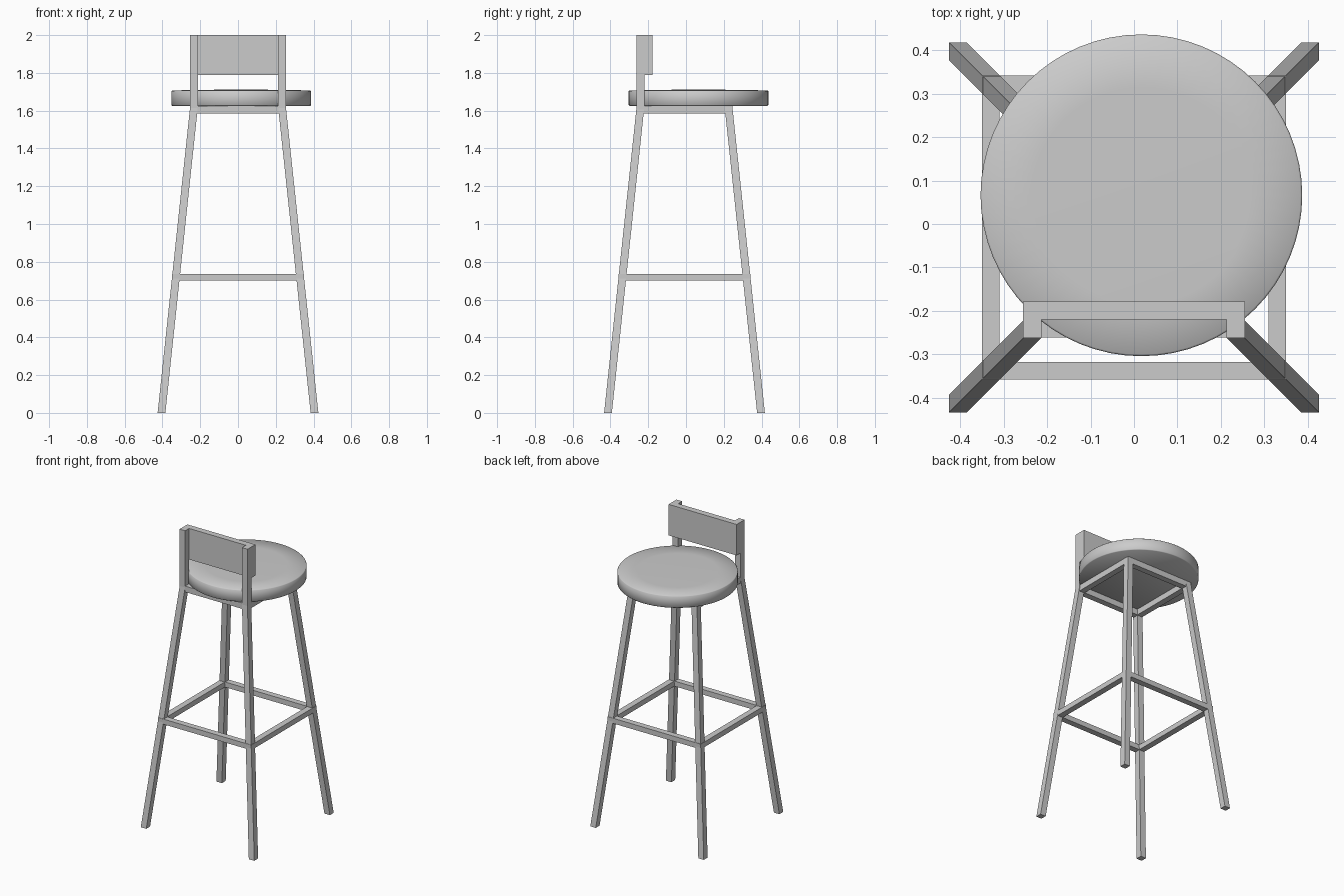
import bpy, bmesh, math

if "Cube" in bpy.data.objects:
    bpy.data.objects.remove(bpy.data.objects["Cube"])

grey = bpy.data.materials.new("light_grey")
grey.diffuse_color = (0.6, 0.6, 0.6, 1)
grey.use_nodes = True
grey.node_tree.nodes["Principled BSDF"].inputs["Base Color"].default_value = grey.diffuse_color

YC = -0.008   # centre of the leg frame in y
T = 0.0205    # half thickness of the square bars


def finish(name, bm):
    bmesh.ops.recalc_face_normals(bm, faces=bm.faces[:])
    me = bpy.data.meshes.new(name)
    bm.to_mesh(me)
    bm.free()
    me.materials.append(grey)
    ob = bpy.data.objects.new(name, me)
    bpy.context.collection.objects.link(ob)
    return ob


def box(name, lo, hi):
    bm = bmesh.new()
    bmesh.ops.create_cube(bm, size=1)
    for v in bm.verts:
        v.co = [(a + b) / 2 + c * (b - a) for a, b, c in zip(lo, hi, v.co)]
    return finish(name, bm)


def leg(name, sx, sy):
    # square bar sheared inward towards the top
    bm = bmesh.new()
    bmesh.ops.create_cube(bm, size=2)
    for v in bm.verts:
        top = v.co.z > 0
        c = 0.233 if top else 0.405
        v.co = (sx * c + v.co.x * T, YC + sy * (c + 0.0) + v.co.y * T,
                1.62 if top else 0)
    return finish(name, bm)


def rails(name, half, z0, z1):
    # four bars forming a square frame, outer edge at half
    i = half - 2 * T
    for s, side in ((-1, "left"), (1, "right")):
        a, b = sorted((s * i, s * half))
        box(f"{name}_{side}", (a, YC - half, z0), (b, YC + half, z1))
    for s, side in ((-1, "front"), (1, "back")):
        a, b = sorted((s * i, s * half))
        box(f"{name}_{side}", (-i, YC + a, z0), (i, YC + b, z1))


# Legs
for sx, n in ((-1, "left"), (1, "right")):
    leg(f"front_leg_{n}", sx, -1)
    leg(f"back_leg_{n}", sx, 1)

# Footrest and frame under the seat
rails("footrest", 0.35, 0.70, 0.735)
rails("seat_frame", 0.2535, 1.585, 1.625)

# Backrest posts and panel
box("backrest_post_left", (-0.255, -0.262, 1.60), (-0.213, -0.22, 2.0))
box("backrest_post_right", (0.213, -0.262, 1.60), (0.255, -0.22, 2.0))
box("backrest_panel", (-0.255, -0.22, 1.79), (0.255, -0.178, 2.0))

# Round seat, turned from a slightly crowned profile
bm = bmesh.new()
pts = [(0, 1.626), (0.366, 1.626), (0.37, 1.63), (0.37, 1.703),
       (0.366, 1.707), (0.25, 1.7095), (0.12, 1.711), (0, 1.7115)]
vs = [bm.verts.new((r, 0, z)) for r, z in pts]
es = [bm.edges.new(p) for p in zip(vs, vs[1:])]
bmesh.ops.spin(bm, geom=vs + es, cent=(0, 0, 0), axis=(0, 0, 1),
               angle=math.tau, steps=64)
bmesh.ops.remove_doubles(bm, verts=bm.verts[:], dist=1e-4)
seat = finish("seat", bm)
seat.location = (0.017, 0.066, 0)
bpy.context.view_layer.objects.active = seat
seat.select_set(True)
bpy.ops.object.shade_smooth_by_angle(angle=math.radians(50))
